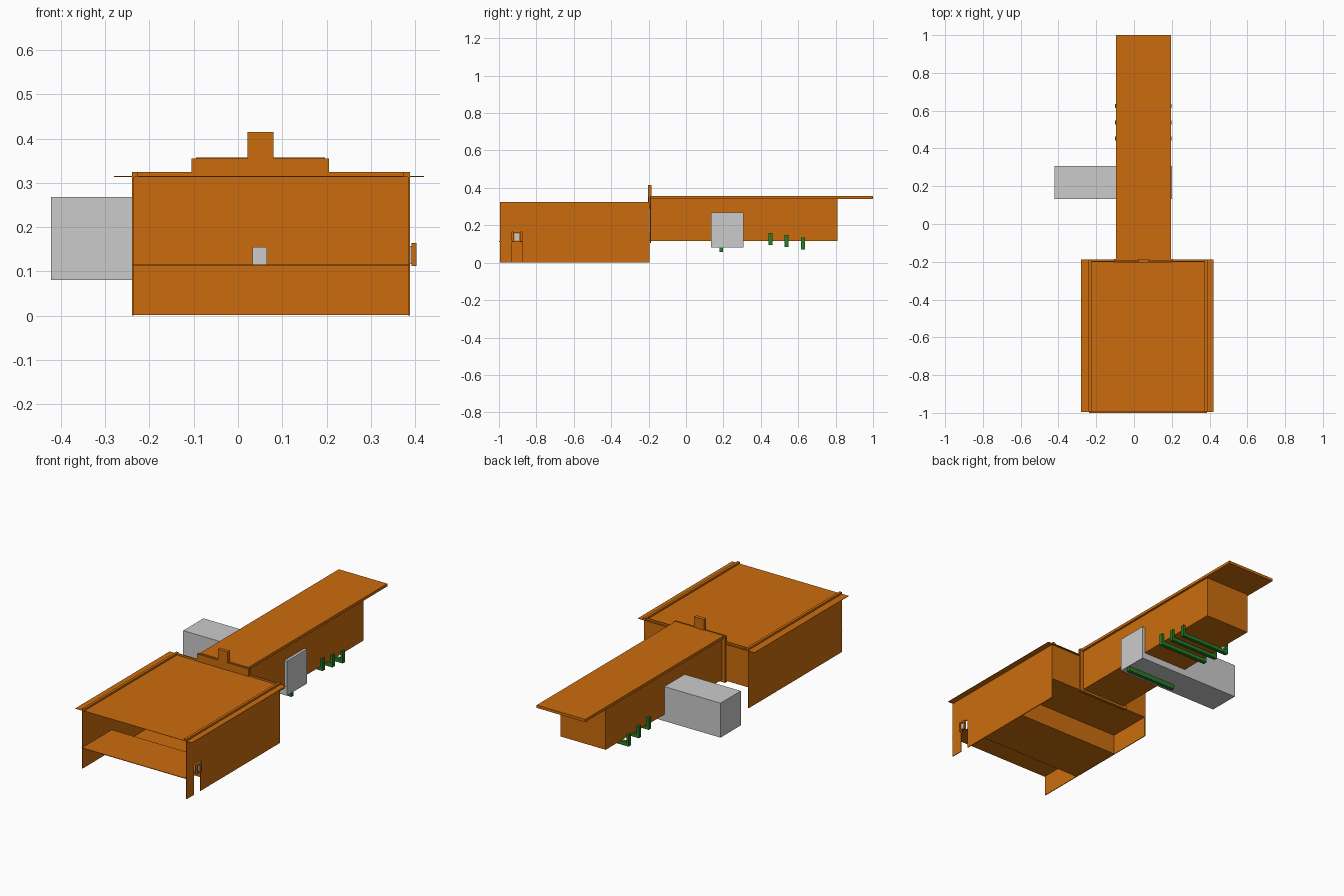
import bpy, bmesh

if "Cube" in bpy.data.objects:
    bpy.data.objects.remove(bpy.data.objects["Cube"])


def material(name, rgb):
    m = bpy.data.materials.new(name)
    m.diffuse_color = (*rgb, 1)
    m.use_nodes = True
    m.node_tree.nodes["Principled BSDF"].inputs["Base Color"].default_value = m.diffuse_color
    return m


ORANGE = material("orange", (0.6, 0.152, 0.004))
GREY = material("light_grey", (0.6, 0.6, 0.6))
GREEN = material("green", (0.02, 0.2, 0.02))


def finish(name, bm, mat):
    bmesh.ops.recalc_face_normals(bm, faces=bm.faces)
    me = bpy.data.meshes.new(name)
    bm.to_mesh(me)
    bm.free()
    me.materials.append(mat)
    ob = bpy.data.objects.new(name, me)
    bpy.context.collection.objects.link(ob)
    return ob


def side_profile(name, pts, x0, x1, mat):
    """Closed (y, z) outline extruded from x0 to x1."""
    bm = bmesh.new()
    face = bm.faces.new([bm.verts.new((x0, y, z)) for y, z in pts])
    ext = bmesh.ops.extrude_face_region(bm, geom=[face])["geom"]
    verts = [v for v in ext if isinstance(v, bmesh.types.BMVert)]
    bmesh.ops.translate(bm, verts=verts, vec=(x1 - x0, 0, 0))
    return finish(name, bm, mat)


def box(name, x, y, z, mat):
    pts = [(y[0], z[0]), (y[1], z[0]), (y[1], z[1]), (y[0], z[1])]
    return side_profile(name, pts, x[0], x[1], mat)


# Wide front housing: side walls (right one notched at the bottom)
FX0, FX1, T = -0.24, 0.388, 0.004
box("left_wall", (FX0, FX0 + T), (-0.995, -0.195), (0, 0.325), ORANGE)
side_profile("right_wall", [(-0.995, 0), (-0.93, 0), (-0.93, 0.165), (-0.875, 0.165),
                            (-0.875, 0), (-0.195, 0), (-0.195, 0.325), (-0.995, 0.325)],
             FX1 - T, FX1, ORANGE)
box("back_wall", (FX0, FX1), (-0.2, -0.196), (0.113, 0.325), ORANGE)

# Folded sheet floor with a dropped trough
side_profile("stepped_floor",
             [(-1, 0.115), (-0.745, 0.115), (-0.745, 0.006), (-0.445, 0.006),
              (-0.445, 0.115), (-0.196, 0.115), (-0.196, 0.112), (-0.442, 0.112),
              (-0.442, 0.002), (-0.748, 0.002), (-0.748, 0.112), (-1, 0.112)],
             FX0 + 0.001, FX1 - 0.001, ORANGE)

# Thin roof sheet with a raised rib over each wall
box("front_roof", (-0.28, 0.42), (-0.995, -0.187), (0.313, 0.315), ORANGE)
for name, x in (("left_roof_rib", FX0), ("right_roof_rib", FX1 - 0.014)):
    box(name, (x, x + 0.014), (-0.995, -0.187), (0.313, 0.325), ORANGE)

# Joint plates and tab between the two housings
for i, y in enumerate((-0.203, -0.192)):
    box(f"joint_plate_{i + 1}", (-0.105, 0.205), (y, y + 0.006), (0.105, 0.355), ORANGE)
box("joint_tab", (0.022, 0.08), (-0.204, -0.184), (0.29, 0.415), ORANGE)
box("centre_sensor", (0.033, 0.065), (-0.212, -0.178), (0.115, 0.155), GREY)

# Sensor in the right wall notch: grey plug inside an orange frame
box("side_sensor", (0.384, 0.397), (-0.918, -0.892), (0.117, 0.157), GREY)
for name, y in (("sensor_frame_front", (-0.926, -0.918)), ("sensor_frame_back", (-0.892, -0.884))):
    box(name, (0.392, 0.403), y, (0.115, 0.157), ORANGE)
box("sensor_frame_top", (0.392, 0.403), (-0.926, -0.884), (0.155, 0.164), ORANGE)
box("sensor_frame_bottom", (0.392, 0.403), (-0.926, -0.884), (0.112, 0.12), ORANGE)

# Long rear duct with overhanging lid
box("rear_duct", (-0.085, 0.185), (-0.19, 0.81), (0.117, 0.342), ORANGE)
box("rear_lid", (-0.095, 0.196), (-0.19, 1.0), (0.342, 0.357), ORANGE)

# Motor block passing through the duct
box("motor_block", (-0.422, 0.2), (0.133, 0.307), (0.081, 0.268), GREY)

# Green U-shaped hangers, each lower than the last, and a bar under the motor
for i, (y, z0, z1) in enumerate(((0.442, 0.096, 0.16), (0.527, 0.083, 0.147), (0.615, 0.071, 0.135))):
    y1 = y + 0.02
    box(f"hanger_bar_{i + 1}", (-0.1, 0.198), (y, y1), (z0, z0 + 0.02), GREEN)
    box(f"hanger_left_{i + 1}", (-0.1, -0.086), (y, y1), (z0, z1), GREEN)
    box(f"hanger_right_{i + 1}", (0.186, 0.198), (y, y1), (z0, z1), GREEN)
box("motor_bar", (-0.105, 0.196), (0.178, 0.198), (0.056, 0.082), GREEN)
